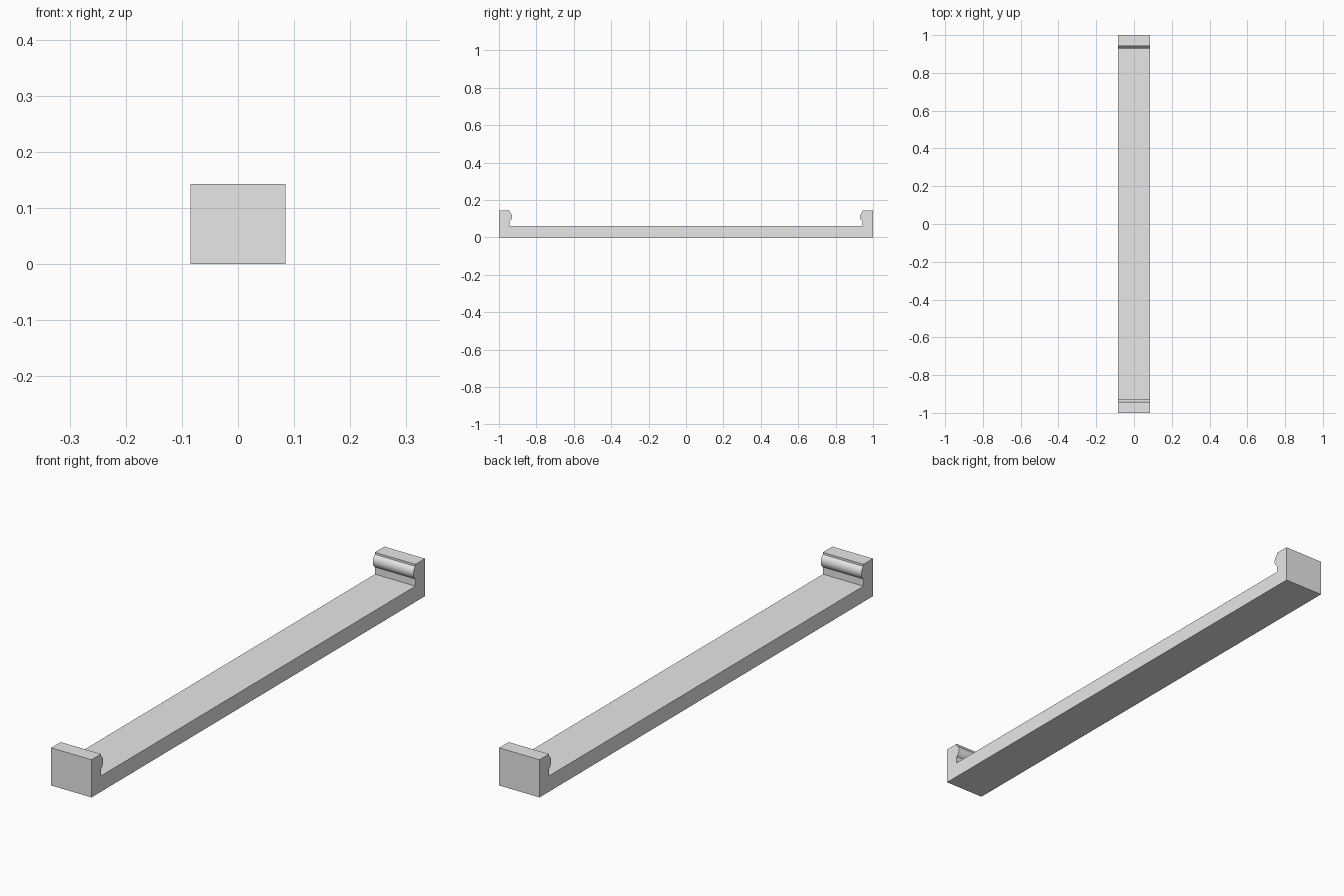
import bpy, bmesh, math

if "Cube" in bpy.data.objects:
    bpy.data.objects.remove(bpy.data.objects["Cube"], do_unlink=True)

grey = bpy.data.materials.new("plain_grey")
grey.use_nodes = True
colour = (0.8, 0.8, 0.8, 1)
grey.diffuse_color = colour
grey.node_tree.nodes["Principled BSDF"].inputs["Base Color"].default_value = colour

HALF_WIDTH, HEIGHT, FLOOR = 0.085, 0.143, 0.06
LIP_Y = 0.943

# Rounded snap bead on the inside of each end lip
BEAD_Z, HALF_CHORD, BULGE = 0.111, 0.024, 0.013
radius = (HALF_CHORD ** 2 + BULGE ** 2) / (2 * BULGE)
sweep = math.asin(HALF_CHORD / radius)
centre_y = LIP_Y - BULGE + radius
STEPS = 16
bead = []
for i in range(STEPS + 1):
    a = sweep * (2 * i / STEPS - 1)
    bead.append((centre_y - radius * math.cos(a), BEAD_Z + radius * math.sin(a)))

# Half of the side profile, mirrored to close the outline
half = [(LIP_Y, FLOOR)] + bead + [(LIP_Y, HEIGHT), (1, HEIGHT), (1, 0)]
outline = half + [(-y, z) for y, z in reversed(half)]

# Extrude the profile across the width
bm = bmesh.new()
face = bm.faces.new([bm.verts.new((-HALF_WIDTH, y, z)) for y, z in outline])
result = bmesh.ops.extrude_face_region(bm, geom=[face])
moved = [v for v in result["geom"] if isinstance(v, bmesh.types.BMVert)]
bmesh.ops.translate(bm, verts=moved, vec=(2 * HALF_WIDTH, 0, 0))
bmesh.ops.recalc_face_normals(bm, faces=bm.faces)
mesh = bpy.data.meshes.new("clip_bar")
bm.to_mesh(mesh)
bm.free()
mesh.materials.append(grey)

bar = bpy.data.objects.new("clip_bar", mesh)
bpy.context.collection.objects.link(bar)
bpy.context.view_layer.objects.active = bar
bar.select_set(True)
bpy.ops.object.shade_smooth_by_angle(angle=math.radians(25))
